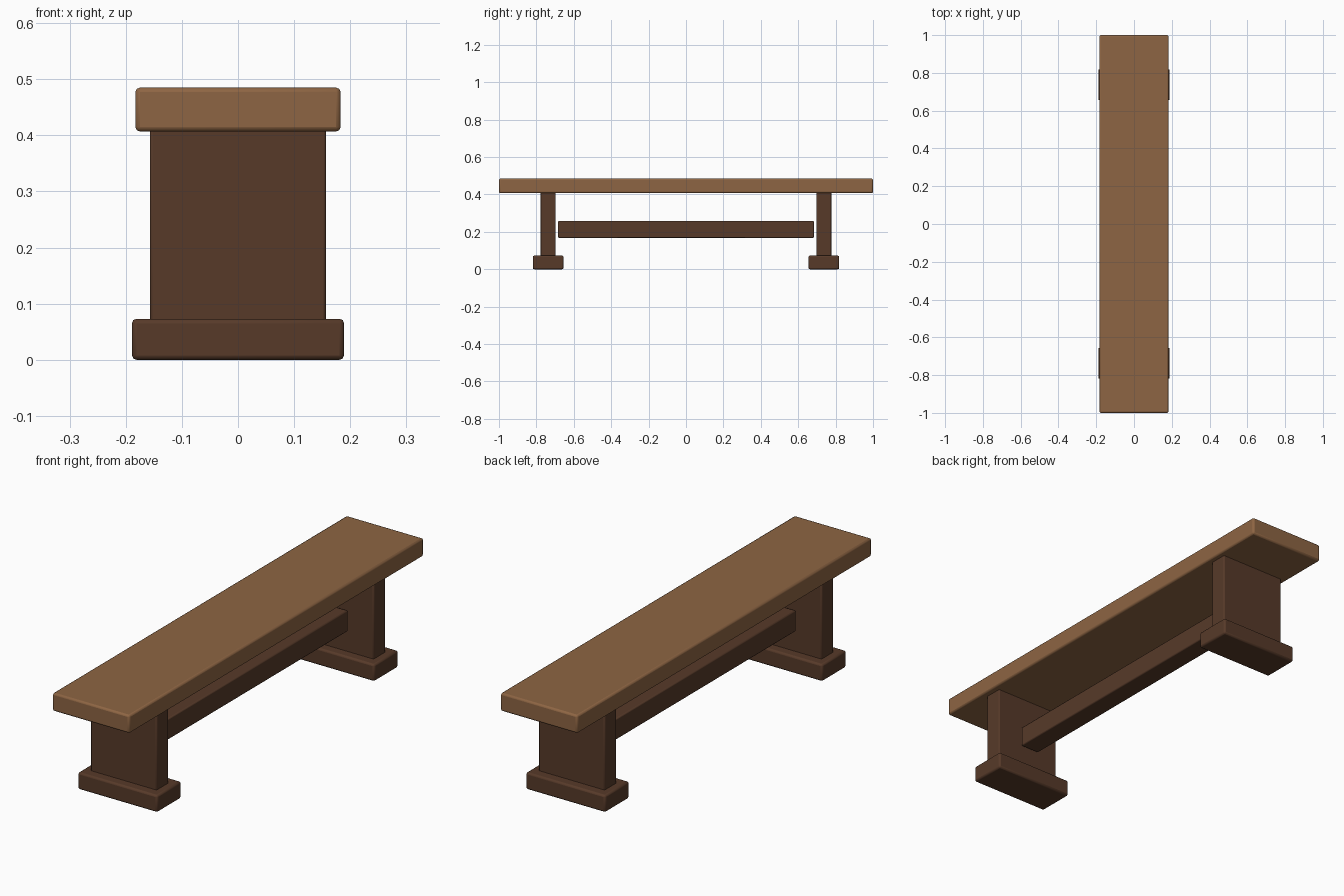
import bpy

if "Cube" in bpy.data.objects:
    bpy.data.objects.remove(bpy.data.objects["Cube"])


def material(name, rgb):
    m = bpy.data.materials.new(name)
    m.diffuse_color = (*rgb, 1)
    m.use_nodes = True
    m.node_tree.nodes["Principled BSDF"].inputs["Base Color"].default_value = m.diffuse_color
    return m


light_wood = material("light_wood", (0.27, 0.13, 0.056))
dark_wood = material("dark_wood", (0.095, 0.042, 0.022))


def board(name, size, y, z, mat, bevel):
    """Bevelled board centred on x = 0; z is its underside."""
    bpy.ops.mesh.primitive_cube_add(size=1, location=(0, y, z + size[2] / 2))
    ob = bpy.context.object
    ob.name = name
    ob.scale = size
    bpy.ops.object.transform_apply(location=False, rotation=False, scale=True)
    ob.data.materials.append(mat)
    mod = ob.modifiers.new("rounded_edges", 'BEVEL')
    mod.width = bevel
    mod.segments = 2
    bpy.ops.object.shade_smooth_by_angle()
    return ob


# Seat plank
board("seat", (0.366, 2.0, 0.078), 0, 0.407, light_wood, 0.008)

# Slab legs standing on wider feet
for side, s in (("front", -1), ("back", 1)):
    board(side + "_leg", (0.314, 0.08, 0.35), s * 0.737, 0.062, dark_wood, 0.005)
    board(side + "_foot", (0.378, 0.164, 0.073), s * 0.737, 0, dark_wood, 0.008)

# Long stretcher between the legs
board("stretcher", (0.09, 1.368, 0.09), 0, 0.168, dark_wood, 0.005)
